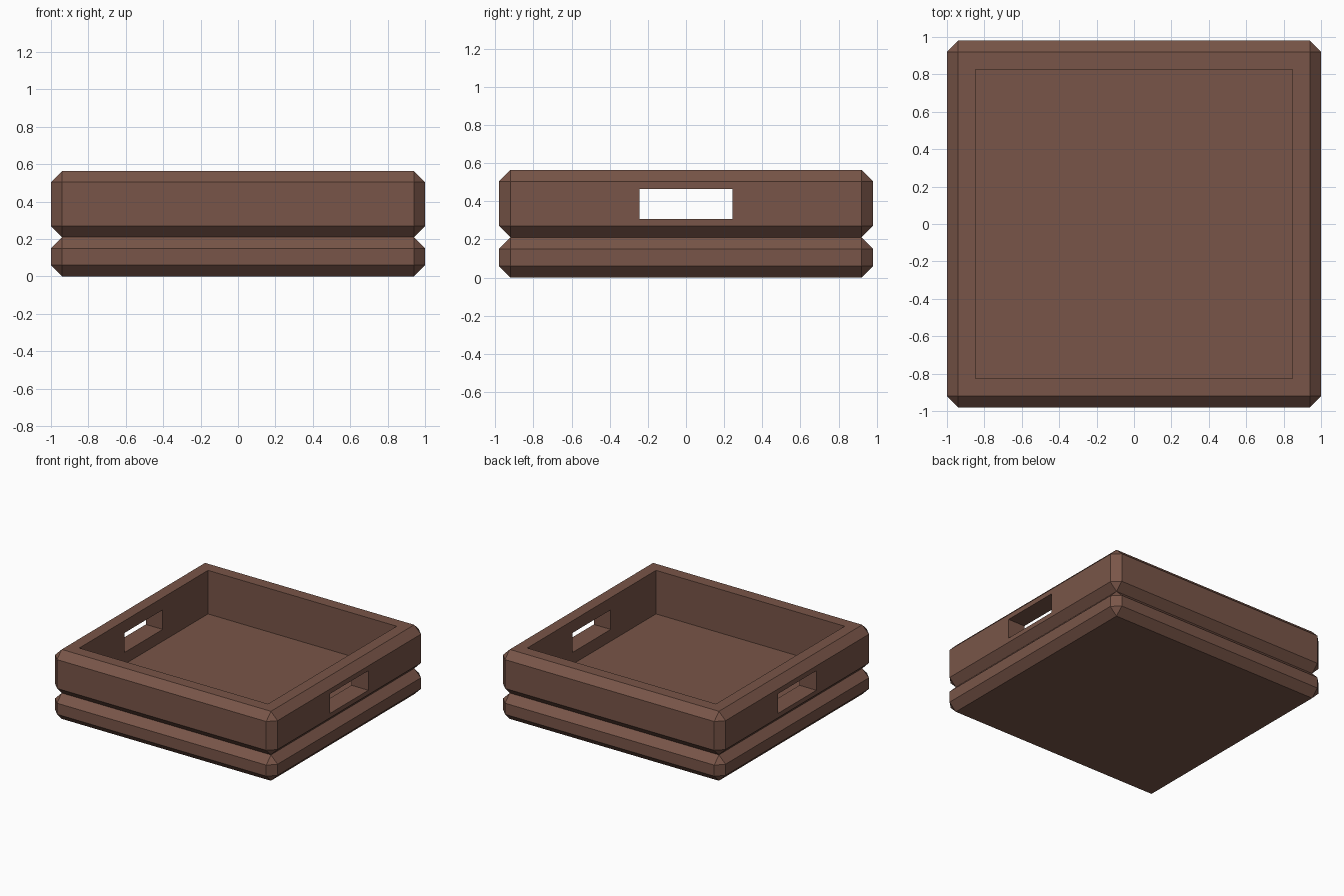
import bpy

if "Cube" in bpy.data.objects:
    bpy.data.objects.remove(bpy.data.objects["Cube"])

brown = bpy.data.materials.new("brown_wood")
brown.diffuse_color = (0.19, 0.091, 0.065, 1)
brown.use_nodes = True
brown.node_tree.nodes["Principled BSDF"].inputs["Base Color"].default_value = brown.diffuse_color


def apply(obj, mod):
    bpy.context.view_layer.objects.active = obj
    bpy.ops.object.modifier_apply(modifier=mod.name)


def box(name, sx, sy, z0, z1, chamfer=0):
    bpy.ops.mesh.primitive_cube_add(size=1, location=(0, 0, (z0 + z1) / 2))
    obj = bpy.context.object
    obj.name = name
    obj.scale = (sx, sy, z1 - z0)
    bpy.ops.object.transform_apply(location=True, rotation=False, scale=True)
    obj.data.materials.append(brown)
    if chamfer:
        mod = obj.modifiers.new("chamfer", 'BEVEL')
        mod.width = chamfer
        mod.segments = 1
        apply(obj, mod)
    return obj


def cut(obj, cutter):
    mod = obj.modifiers.new("cut", 'BOOLEAN')
    mod.operation = 'DIFFERENCE'
    mod.solver = 'EXACT'
    mod.object = cutter
    apply(obj, mod)
    bpy.data.objects.remove(cutter)


# Solid base slab, its top is the tray floor
box("base_slab", 2, 1.96, 0, 0.21, 0.06)

# Wall frame with an open middle
frame = box("wall_frame", 2, 1.96, 0.21, 0.564, 0.06)
cut(frame, box("cavity_cutter", 1.696, 1.652, 0.1, 0.8))

# Handle slots through both side walls
cut(frame, box("handle_cutter", 3, 0.49, 0.306, 0.465))
